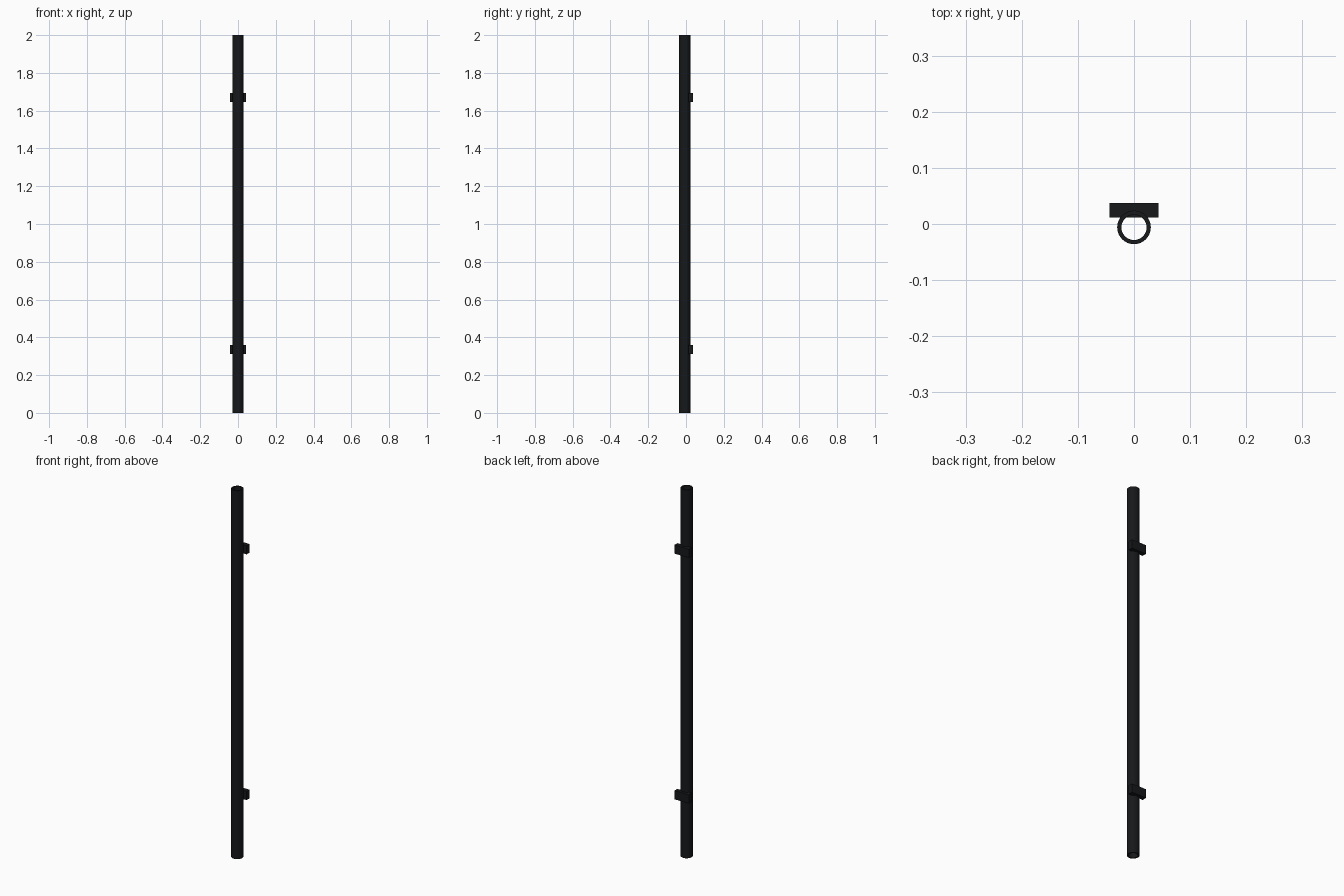
import bpy, bmesh, math

if "Cube" in bpy.data.objects:
    bpy.data.objects.remove(bpy.data.objects["Cube"])

black = bpy.data.materials.new("black_metal")
black.diffuse_color = (0.008, 0.009, 0.01, 1)
black.use_nodes = True
black.node_tree.nodes["Principled BSDF"].inputs["Base Color"].default_value = black.diffuse_color

PIPE_Y, R_OUT, R_IN, SIDES = -0.006, 0.03, 0.0225, 32


def add_object(name, bm):
    bmesh.ops.recalc_face_normals(bm, faces=bm.faces)
    mesh = bpy.data.meshes.new(name)
    bm.to_mesh(mesh)
    bm.free()
    mesh.materials.append(black)
    obj = bpy.data.objects.new(name, mesh)
    bpy.context.collection.objects.link(obj)
    return obj


# Open hollow pipe: wall section swept around the vertical axis
bm = bmesh.new()
section = [(R_OUT, 0), (R_OUT, 2), (R_IN, 2), (R_IN, 0)]
rings = []
for i in range(SIDES):
    a = 2 * math.pi * i / SIDES
    rings.append([bm.verts.new((r * math.cos(a), PIPE_Y + r * math.sin(a), z))
                  for r, z in section])
for i in range(SIDES):
    p, q = rings[i], rings[(i + 1) % SIDES]
    for k in range(4):
        n = (k + 1) % 4
        bm.faces.new((p[k], q[k], q[n], p[n]))
pipe = add_object("pipe", bm)
bpy.context.view_layer.objects.active = pipe
pipe.select_set(True)
bpy.ops.object.shade_smooth_by_angle(angle=math.radians(30))

# Two wall brackets behind the pipe
for name, z in (("lower_bracket", 0.335), ("upper_bracket", 1.669)):
    bm = bmesh.new()
    bmesh.ops.create_cube(bm, size=1)
    bmesh.ops.scale(bm, vec=(0.087, 0.025, 0.047), verts=bm.verts)
    bmesh.ops.translate(bm, vec=(0, 0.0245, z), verts=bm.verts)
    add_object(name, bm)
